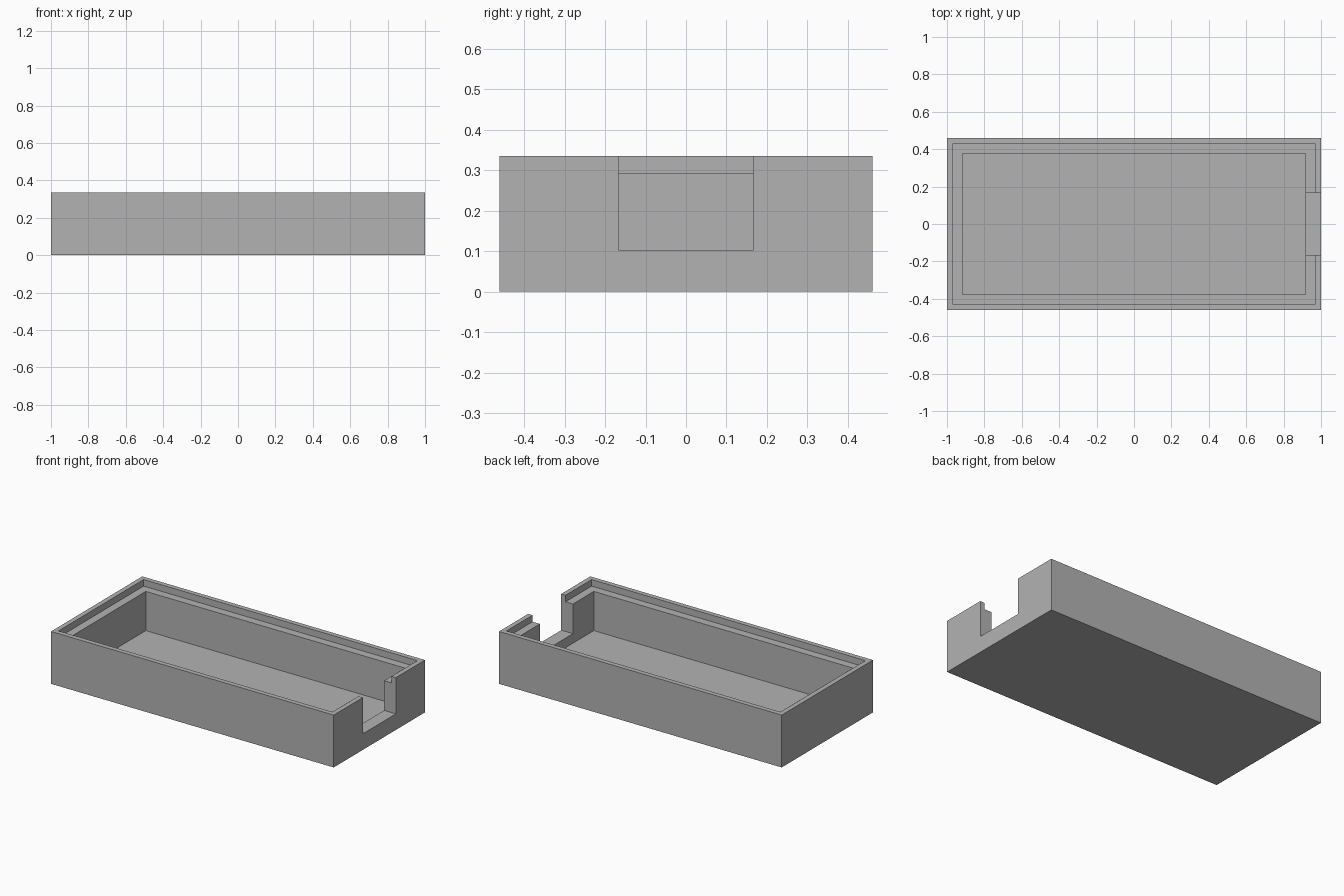
import bpy

cube = bpy.data.objects.get("Cube")
if cube:
    bpy.data.objects.remove(cube, do_unlink=True)

LENGTH, WIDTH, HEIGHT = 2.0, 0.922, 0.335
WALL, RIM = 0.083, 0.031
FLOOR_Z, LEDGE_Z, NOTCH_Z = 0.042, 0.293, 0.103
NOTCH_HALF = 0.167
ABOVE = HEIGHT + 0.1

grey = bpy.data.materials.new("light grey")
grey.use_nodes = True
grey.diffuse_color = (0.45, 0.45, 0.45, 1)
grey.node_tree.nodes["Principled BSDF"].inputs["Base Color"].default_value = grey.diffuse_color


def box(name, low, high):
    """Box between two opposite corners."""
    centre = [(a + b) / 2 for a, b in zip(low, high)]
    bpy.ops.mesh.primitive_cube_add(size=1, location=centre)
    obj = bpy.context.object
    obj.name = name
    obj.scale = [b - a for a, b in zip(low, high)]
    bpy.ops.object.transform_apply(location=True, rotation=False, scale=True)
    obj.data.materials.append(grey)
    return obj


def inset_box(name, inset, bottom, top):
    """Box set in from the outer walls by the given distance."""
    x, y = LENGTH / 2 - inset, WIDTH / 2 - inset
    return box(name, (-x, -y, bottom), (x, y, top))


# Solid outer block
tray = inset_box("tray", 0, 0, HEIGHT)

# Deep cavity, shallow lid recess and end notch
cutters = [
    inset_box("cavity_cutter", WALL, FLOOR_Z, ABOVE),
    inset_box("lid_recess_cutter", RIM, LEDGE_Z, ABOVE),
    box("notch_cutter", (LENGTH / 2 - WALL - 0.05, -NOTCH_HALF, NOTCH_Z),
        (LENGTH / 2 + 0.1, NOTCH_HALF, ABOVE)),
]

bpy.ops.object.select_all(action='DESELECT')
tray.select_set(True)
bpy.context.view_layer.objects.active = tray
for cutter in cutters:
    cutter.hide_render = True
    cut = tray.modifiers.new(cutter.name, 'BOOLEAN')
    cut.operation = 'DIFFERENCE'
    cut.solver = 'EXACT'
    cut.object = cutter
    bpy.ops.object.modifier_apply(modifier=cut.name)
    bpy.data.objects.remove(cutter, do_unlink=True)
